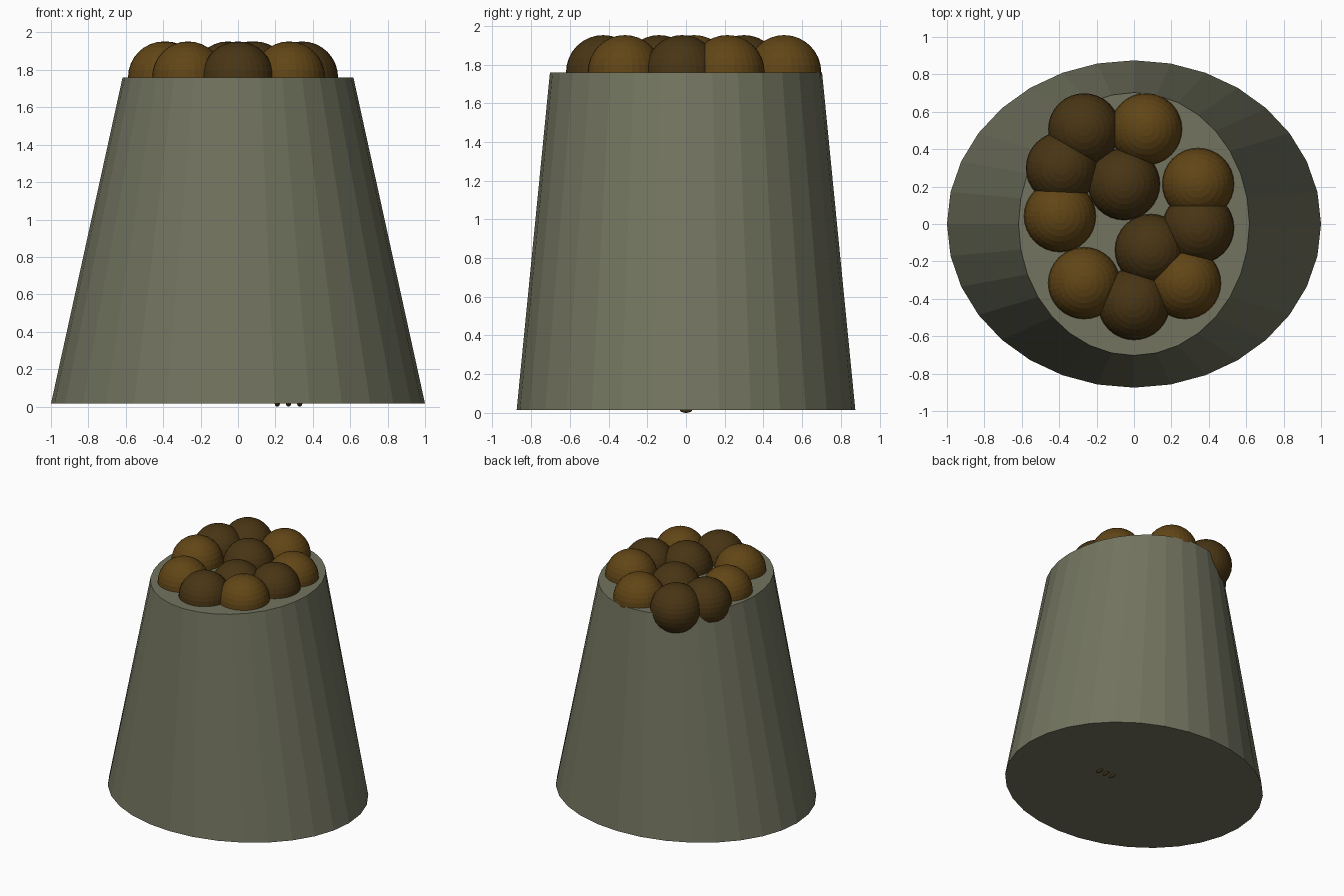
import bpy, bmesh, math

if "Cube" in bpy.data.objects:
    bpy.data.objects.remove(bpy.data.objects["Cube"])


def material(name, rgb):
    m = bpy.data.materials.new(name)
    m.diffuse_color = (*rgb, 1)
    m.use_nodes = True
    m.node_tree.nodes["Principled BSDF"].inputs["Base Color"].default_value = m.diffuse_color
    return m


def add_object(name, bm, mat):
    mesh = bpy.data.meshes.new(name)
    bm.to_mesh(mesh)
    bm.free()
    mesh.materials.append(mat)
    ob = bpy.data.objects.new(name, mesh)
    bpy.context.collection.objects.link(ob)
    return ob


def ball(name, loc, radii, mat, segments=32, rings=16):
    bm = bmesh.new()
    bmesh.ops.create_uvsphere(bm, u_segments=segments, v_segments=rings, radius=1)
    bmesh.ops.scale(bm, vec=radii, verts=bm.verts)
    ob = add_object(name, bm, mat)
    ob.location = loc
    return ob


stone = material("stone", (0.17, 0.175, 0.115))
light_brown = material("light_brown", (0.12, 0.06, 0.008))
dark_brown = material("dark_brown", (0.065, 0.035, 0.007))

# Tapered body lofted between two ellipses
SIDES = 32
bm = bmesh.new()
rings = []
for rx, ry, z in ((1.0, 0.875, 0.015), (0.617, 0.703, 1.76)):
    rings.append([bm.verts.new((rx * math.cos(a), ry * math.sin(a), z))
                  for a in (2 * math.pi * i / SIDES for i in range(SIDES))])
low, high = rings
for i in range(SIDES):
    j = (i + 1) % SIDES
    bm.faces.new((low[i], low[j], high[j], high[i]))
bm.faces.new(low[::-1])
bm.faces.new(high)
add_object("tapered_body", bm, stone)

# Balls half sunk in the top
R = 0.192
light = [(0.065, 0.507), (0.343, 0.214), (-0.396, 0.042), (-0.267, -0.316), (0.273, -0.316)]
dark = [(-0.267, 0.507), (-0.386, 0.30), (-0.053, 0.213), (0.343, -0.02), (0.09, -0.139), (0.0, -0.428)]
for shade, spots, mat in (("light", light, light_brown), ("dark", dark, dark_brown)):
    for n, (x, y) in enumerate(spots, 1):
        ball(f"{shade}_ball_{n}", (x, y, 1.76), (R, R, R), mat)

# Small bumps under the base
for n, x in enumerate((0.21, 0.27, 0.33), 1):
    ball(f"base_bump_{n}", (x, 0, 0.015), (0.014, 0.032, 0.015), dark_brown, 16, 8)
